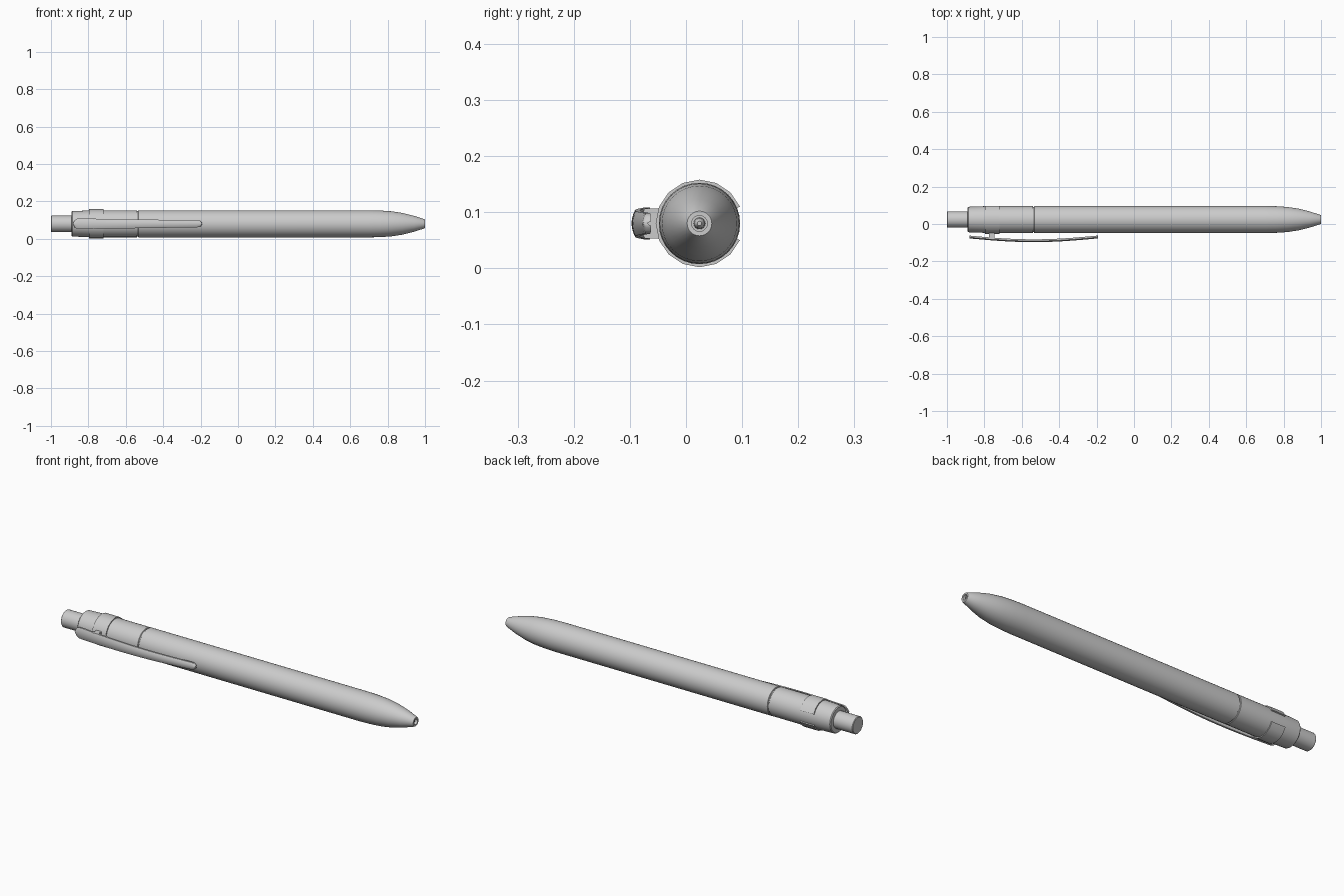
import bpy, bmesh, math

AXIS_Y, AXIS_Z = 0.024, 0.08

if "Cube" in bpy.data.objects:
    bpy.data.objects.remove(bpy.data.objects["Cube"])

grey = bpy.data.materials.new("plain grey")
grey.use_nodes = True
COLOUR = (0.6, 0.6, 0.6, 1)
grey.diffuse_color = COLOUR
grey.node_tree.nodes["Principled BSDF"].inputs["Base Color"].default_value = COLOUR


def finish(name, bm, angle=30):
    bmesh.ops.recalc_face_normals(bm, faces=bm.faces)
    mesh = bpy.data.meshes.new(name)
    bm.to_mesh(mesh)
    bm.free()
    mesh.materials.append(grey)
    obj = bpy.data.objects.new(name, mesh)
    bpy.context.collection.objects.link(obj)
    bpy.ops.object.select_all(action="DESELECT")
    obj.select_set(True)
    bpy.context.view_layer.objects.active = obj
    bpy.ops.object.shade_smooth_by_angle(angle=math.radians(angle))


def loft(name, rings, angle=30):
    """Skin a row of equal closed loops and cap both ends."""
    bm = bmesh.new()
    rows = [[bm.verts.new(p) for p in ring] for ring in rings]
    n = len(rows[0])
    for a, b in zip(rows, rows[1:]):
        for i in range(n):
            j = (i + 1) % n
            bm.faces.new((a[i], a[j], b[j], b[i]))
    bm.faces.new(rows[0])
    bm.faces.new(rows[-1])
    finish(name, bm, angle)


def around(x, r, a):
    return (x, AXIS_Y + r * math.cos(a), AXIS_Z + r * math.sin(a))


def turned(name, profile, sides=32):
    """Turn an (x, radius) profile around the pen's axis."""
    turns = [2 * math.pi * i / sides for i in range(sides)]
    loft(name, [[around(x, r, a) for a in turns] for x, r in profile])


# Button, upper cap and main barrel with a hollow tip
turned("push_button", [(-1, 0.041), (-0.997, 0.044), (-0.87, 0.044)])
turned("upper_cap", [(-0.89, 0.064), (-0.886, 0.068), (-0.83, 0.070),
                     (-0.78, 0.072), (-0.541, 0.072), (-0.539, 0.070)])
turned("joint_groove", [(-0.545, 0.068), (-0.525, 0.068)])
turned("barrel", [(-0.534, 0.070), (-0.532, 0.0725), (0.70, 0.0725),
                  (0.76, 0.071), (0.82, 0.067), (0.88, 0.058), (0.94, 0.043),
                  (0.995, 0.025), (1, 0.022), (1, 0.014), (0.96, 0.014)])
turned("ink_point", [(0.95, 0.011), (0.985, 0.009), (0.993, 0.004)], 16)

# Clip band: a sixteen-sided strap left open at the back
step = math.pi / 8
loft("clip_band", [[around(x, r, k * step) for x, r in
                    ((-0.797, 0.071), (-0.797, 0.078), (-0.719, 0.078), (-0.719, 0.071))]
                   for k in range(1, 16)])

# Post joining the band to the clip
bm = bmesh.new()
bmesh.ops.create_cube(bm, size=1)
for v in bm.verts:
    v.co = (-0.76 + v.co.x * 0.028, -0.064 + v.co.y * 0.036, AXIS_Z + v.co.z * 0.054)
finish("clip_post", bm)

# Clip: a bowed, tapering strip with rounded ends and a domed face
START, END, STATIONS, ACROSS = -0.88, -0.193, 36, 8
rings = []
for s in range(STATIONS + 1):
    t = (1 - math.cos(math.pi * s / STATIONS)) / 2
    x = START + t * (END - START)
    half = 0.029 - 0.011 * t
    edge = max(0, min(x - START, END - x, half))
    width = max(math.sqrt(edge * (2 * half - edge)), 0.004)
    y = -0.066 - 0.020 * math.sin(math.pi * t)
    outer, inner = [], []
    for k in range(ACROSS + 1):
        v = 2 * k / ACROSS - 1
        dome = 0.006 * (1 - v * v)
        outer.append((x, y - 0.005 - dome, AXIS_Z + v * width))
        inner.append((x, y + 0.004 - dome, AXIS_Z + v * width))
    rings.append(outer + inner[::-1])
loft("pocket_clip", rings, 40)
